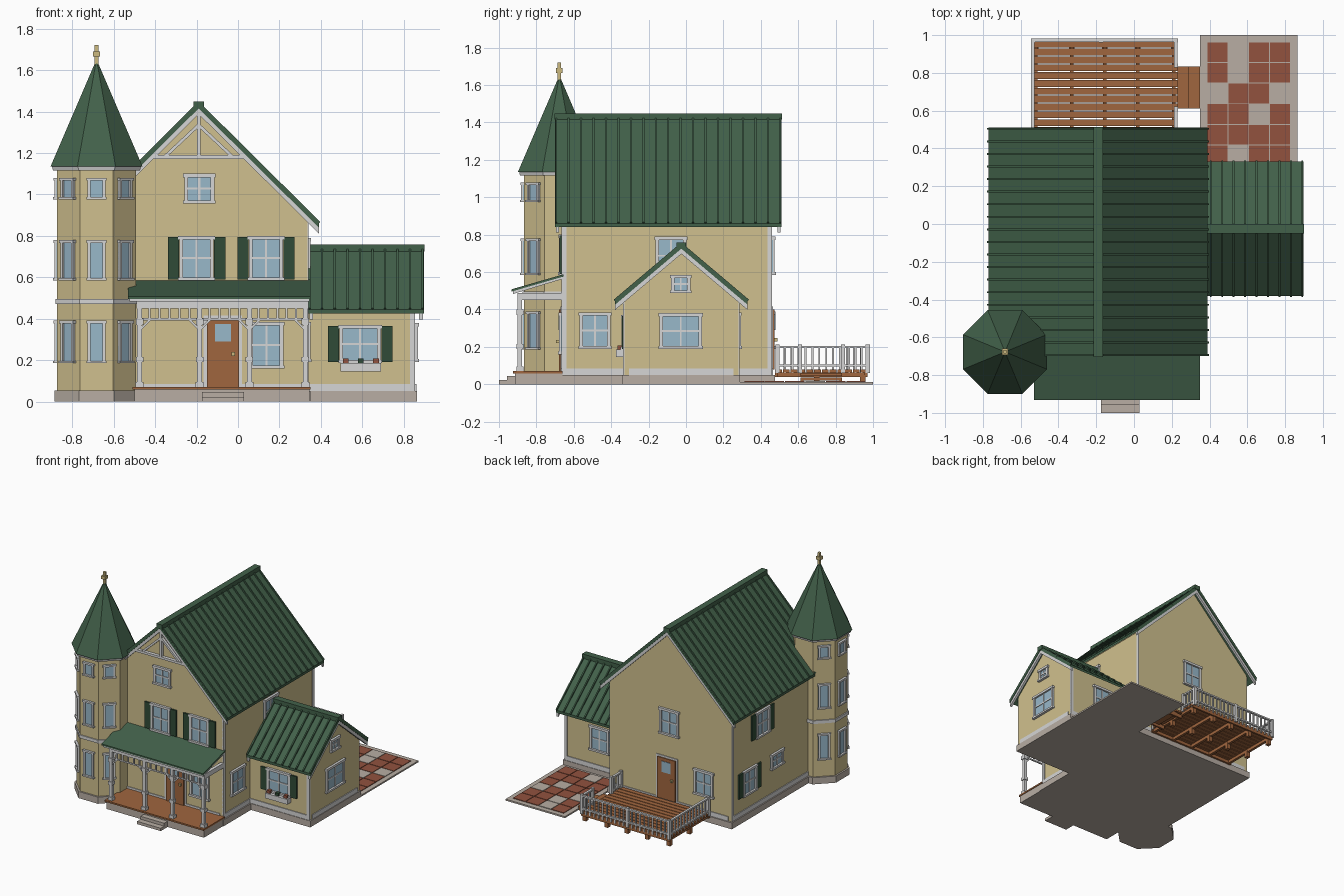
import bpy, bmesh, math
from math import radians, cos, pi
from mathutils import Matrix, Vector

if "Cube" in bpy.data.objects:
    bpy.data.objects.remove(bpy.data.objects["Cube"])


def lin(c):
    c /= 255
    return c / 12.92 if c <= 0.04045 else ((c + 0.055) / 1.055) ** 2.4


COLOURS = {"cream_wall": (208, 192, 142), "green_roof": (66, 97, 74), "green_shutter": (48, 75, 55),
           "white_trim": (214, 214, 214), "pale_stone": (184, 174, 164), "brown_wood": (160, 102, 62),
           "blue_glass": (152, 184, 202), "red_brick": (146, 82, 62), "brass": (204, 186, 128)}
MATS = {}
for label, rgb in COLOURS.items():
    m = bpy.data.materials.new(label)
    m.use_nodes = True
    col = (*[lin(c) for c in rgb], 1)
    m.diffuse_color = col
    m.node_tree.nodes["Principled BSDF"].inputs["Base Color"].default_value = col
    MATS[label] = m
WALL, ROOF, SHUT, TRIM, STONE, WOOD, GLASS, BRICK, BRASS = COLOURS


class Part:
    """One named object gathered from simple solids."""
    def __init__(self, name):
        self.name, self.bm, self.used = name, bmesh.new(), []

    def paint(self, verts, mat):
        if mat not in self.used:
            self.used.append(mat)
        for f in {f for v in verts for f in v.link_faces}:
            f.material_index = self.used.index(mat)

    def box(self, mat, x0, x1, y0, y1, z0, z1, M=Matrix()):
        mid = Vector((x0 + x1, y0 + y1, z0 + z1)) / 2
        M = M @ Matrix.Translation(mid) @ Matrix.Diagonal((x1 - x0, y1 - y0, z1 - z0, 1))
        self.paint(bmesh.ops.create_cube(self.bm, size=1, matrix=M)["verts"], mat)

    def beam(self, mat, p, q, w, h, M=Matrix()):
        p, q = Vector(p), Vector(q)
        R = (q - p).to_track_quat('X', 'Z').to_matrix().to_4x4()
        self.box(mat, 0, (q - p).length, -w / 2, w / 2, -h / 2, h / 2, M @ Matrix.Translation(p) @ R)

    def prism(self, mat, pts, y0, y1, M=Matrix()):
        vs = [self.bm.verts.new(M @ Vector((x, y0, z))) for x, z in pts]
        f = self.bm.faces.new(vs)
        new = bmesh.ops.extrude_face_region(self.bm, geom=[f])["geom"]
        top = [v for v in new if isinstance(v, bmesh.types.BMVert)]
        bmesh.ops.translate(self.bm, verts=top, vec=M.to_3x3() @ Vector((0, y1 - y0, 0)))
        self.paint(vs + top, mat)

    def octagon(self, mat, x, y, z0, z1, r0, r1):
        k = 1 / cos(pi / 8)
        M = Matrix.Translation((x, y, (z0 + z1) / 2)) @ Matrix.Rotation(pi / 8, 4, 'Z')
        self.paint(bmesh.ops.create_cone(self.bm, cap_ends=True, segments=8, radius1=r0 * k,
                                         radius2=r1 * k, depth=z1 - z0, matrix=M)["verts"], mat)

    def done(self):
        bmesh.ops.recalc_face_normals(self.bm, faces=self.bm.faces)
        me = bpy.data.meshes.new(self.name)
        self.bm.to_mesh(me)
        for u in self.used:
            me.materials.append(MATS[u])
        bpy.context.collection.objects.link(bpy.data.objects.new(self.name, me))


def facing(x, y, deg):
    """Wall frame: local x runs right along the wall, local -y points outward."""
    return Matrix.Translation((x, y, 0)) @ Matrix.Rotation(radians(deg), 4, 'Z')


def window(name, M, x, z0, z1, w=0.165, shutters=False, panes=True, t=0.018):
    p, h = Part(name), w / 2
    p.box(GLASS, x - h, x + h, -0.004, 0.004, z0, z1, M)
    for s in (-1, 1):
        p.box(TRIM, x + s * (h - t / 2) - t / 2, x + s * (h - t / 2) + t / 2, -0.014, 0, z0, z1, M)
        if shutters:
            c = x + s * (h + 0.029)
            p.box(SHUT, c - 0.027, c + 0.027, -0.012, 0, z0 + 0.005, z1 - 0.005, M)
    p.box(TRIM, x - h - 0.006, x + h + 0.006, -0.018, 0, z1 - t, z1, M)
    p.box(TRIM, x - h - 0.006, x + h + 0.006, -0.02, 0, z0, z0 + t * 0.8, M)
    if panes:
        p.box(TRIM, x - 0.005, x + 0.005, -0.009, 0, z0, z1, M)
        p.box(TRIM, x - h, x + h, -0.009, 0, (z0 + z1) / 2 - 0.005, (z0 + z1) / 2 + 0.005, M)
    p.done()


def door(name, M, x, z0, z1, w=0.155):
    p, h = Part(name), w / 2
    p.box(TRIM, x - h - 0.015, x + h + 0.015, -0.006, 0, z0, z1 + 0.015, M)
    p.box(WOOD, x - h, x + h, -0.014, 0, z0, z1, M)
    p.box(GLASS, x - h / 2, x + h / 2, -0.018, 0, z1 - 0.11, z1 - 0.025, M)
    p.box(BRASS, x + h - 0.035, x + h - 0.02, -0.03, 0, z0 + 0.15, z0 + 0.168, M)
    p.done()


def gable_roof(name, M, half, rise, length, top, t=0.02):
    """Ridge along local y from the origin, standing seams on both slopes."""
    p = Part(name)

    def chevron(a, b):
        lo = top - rise
        return [(-half, lo - a), (0, top - a), (half, lo - a), (half, lo - b), (0, top - b), (-half, lo - b)]
    p.prism(ROOF, chevron(0, t), 0, length, M)
    for y in (0.004, length - 0.022):
        p.prism(TRIM, chevron(t, t + 0.028), y, y + 0.018, M)
    n = round(length / 0.0655)
    for i in range(n + 1):
        y = 0.006 + (length - 0.012) * i / n
        for s in (-1, 1):
            p.beam(ROOF, (0, y, top), (s * half, y, top - rise), 0.01, 0.02, M)
    p.box(ROOF, -0.025, 0.025, -0.004, length + 0.004, top - 0.02, top + 0.014, M)
    p.done()


def gable_walls(name, M, half, length, eave, apex):
    p = Part(name)
    p.prism(WALL, [(-half, 0.04), (half, 0.04), (half, eave), (0, apex), (-half, eave)], 0, length, M)
    p.box(TRIM, -half - 0.006, half + 0.006, 0.025, length - 0.025, 0.05, 0.085, M)
    p.box(TRIM, -half + 0.025, half - 0.025, -0.006, length + 0.006, 0.05, 0.085, M)
    for s in (-1, 1):
        for y in (0, length - 0.025):
            x = s * half
            p.box(TRIM, x - 0.006, x + 0.006, y, y + 0.025, 0.05, eave - 0.01, M)
    p.done()


# Main house and side wing
main = Matrix.Translation((-0.19, -0.665, 0))
wing = facing(0.3, -0.025, -90)
gable_walls("main_walls", main, 0.525, 1.125, 0.885, 1.41)
gable_walls("wing_walls", wing, 0.305, 0.555, 0.465, 0.725)
gable_roof("main_roof", Matrix.Translation((-0.19, -0.70, 0)), 0.58, 0.575, 1.21, 1.435)
gable_roof("wing_roof", facing(0.34, -0.025, -90), 0.355, 0.30, 0.557, 0.745)

base = Part("foundation")
base.box(STONE, -0.73, 0.35, -0.68, 0.475, 0, 0.05)
base.box(STONE, 0.3, 0.865, -0.34, 0.29, 0, 0.05)
base.octagon(STONE, -0.683, -0.677, 0, 0.052, 0.203, 0.203)
base.box(STONE, -0.5, 0.345, -0.915, -0.66, 0, 0.06)
base.done()

# Corner tower
TX, TY = -0.683, -0.677
tower = Part("tower")
tower.octagon(WALL, TX, TY, 0.05, 1.13, 0.19, 0.19)
tower.octagon(TRIM, TX, TY, 0.47, 0.495, 0.198, 0.198)
tower.octagon(TRIM, TX, TY, 1.115, 1.14, 0.21, 0.216)
tower.done()
spire = Part("tower_roof")
spire.octagon(ROOF, TX, TY, 1.135, 1.64, 0.222, 0.005)
spire.done()
finial = Part("finial")
finial.box(BRASS, TX - 0.009, TX + 0.009, TY - 0.009, TY + 0.009, 1.61, 1.72)
finial.box(BRASS, TX - 0.017, TX + 0.017, TY - 0.017, TY + 0.017, 1.665, 1.69)
finial.done()
for deg in (45, 0, -45, -90, -135):
    M = facing(TX, TY, deg) @ Matrix.Translation((0, -0.19, 0))
    for z0, z1 in ((0.185, 0.39), (0.585, 0.78), (0.975, 1.08)):
        window("tower_window", M, 0, z0, z1, 0.085, panes=False, t=0.014)

# Windows and doors on each wall
front, back = facing(0, -0.665, 0), facing(0, 0.46, 180)
right, left = facing(0.335, 0, 90), facing(-0.715, 0, -90)
for x in (-0.2, 0.135):
    window("front_upper_window", front, x, 0.585, 0.8, shutters=True)
window("attic_window", front, -0.187, 0.955, 1.1, 0.145)
window("porch_window", front, 0.137, 0.16, 0.385)
door("front_door", front, -0.073, 0.07, 0.4)
window("right_lower_window", right, -0.487, 0.19, 0.385)
window("right_upper_window", right, -0.08, 0.585, 0.79)
door("back_door", back, 0.16, 0.08, 0.4)
window("back_upper_window", back, 0.18, 0.585, 0.79)
window("back_lower_window", back, 0.48, 0.19, 0.39)
window("left_upper_window", left, -0.08, 0.585, 0.79, shutters=True)
window("left_lower_window", left, -0.24, 0.19, 0.39, shutters=True)
window("left_small_window", left, 0.1, 0.27, 0.39, 0.15)
wing_front = facing(0, -0.33, 0)
window("wing_front_window", wing_front, 0.59, 0.185, 0.37, 0.2, shutters=True)
window("wing_back_window", facing(0, 0.28, 180), -0.55, 0.19, 0.385)
window("wing_end_window", facing(0.855, 0, 90), -0.028, 0.19, 0.38, 0.225)
window("wing_attic_window", facing(0.855, 0, 90), -0.028, 0.487, 0.585, 0.105)

planter = Part("flower_box")
planter.box(TRIM, 0.495, 0.69, -0.375, -0.33, 0.145, 0.185)
for i, mat in enumerate((BRICK, SHUT, BRICK)):
    x = 0.52 + i * 0.073
    planter.box(mat, x - 0.014, x + 0.014, -0.367, -0.339, 0.18, 0.207)
planter.done()

# Gable truss
truss = Part("gable_truss")
truss.box(TRIM, -0.41, 0.03, -0.69, -0.665, 1.172, 1.19)
truss.box(TRIM, -0.199, -0.181, -0.69, -0.665, 1.18, 1.39)
for s in (-1, 1):
    truss.beam(TRIM, (-0.19 + s * 0.16, -0.677, 1.185), (-0.19, -0.677, 1.335), 0.02, 0.015)
truss.done()

# Front porch
porch = Part("porch")
porch.box(WOOD, -0.51, 0.35, -0.925, -0.66, 0.058, 0.07)
porch.prism(TRIM, [(-0.925, 0.483), (-0.66, 0.563), (-0.66, 0.578), (-0.925, 0.498)], -0.345, 0.525,
            Matrix.Rotation(pi / 2, 4, 'Z'))
porch.prism(ROOF, [(-0.932, 0.496), (-0.655, 0.576), (-0.655, 0.588), (-0.932, 0.508)], -0.35, 0.53,
            Matrix.Rotation(pi / 2, 4, 'Z'))
porch.box(TRIM, -0.49, 0.34, -0.9, -0.875, 0.45, 0.488)
porch.box(TRIM, 0.315, 0.34, -0.9, -0.66, 0.45, 0.488)
posts = (-0.475, -0.185, 0.055, 0.325)
for x in posts:
    for w, z0, z1 in ((0.012, 0.07, 0.46), (0.019, 0.07, 0.095), (0.018, 0.19, 0.215), (0.018, 0.37, 0.4)):
        porch.box(TRIM, x - w, x + w, -0.888 - w, -0.888 + w, z0, z1)
for a, b in zip(posts, posts[1:]):
    porch.box(TRIM, a, b, -0.893, -0.883, 0.392, 0.402)
    n = round((b - a) / 0.045)
    for i in range(1, n):
        x = a + (b - a) * i / n
        porch.box(TRIM, x - 0.005, x + 0.005, -0.893, -0.883, 0.395, 0.455)
    for p, s in ((a, 1), (b, -1)):
        porch.beam(TRIM, (p, -0.888, 0.345), (p + s * 0.05, -0.888, 0.395), 0.01, 0.01)
porch.done()
steps = Part("front_steps")
steps.box(STONE, -0.175, 0.03, -1.0, -0.91, 0, 0.022)
steps.box(STONE, -0.175, 0.03, -0.957, -0.91, 0, 0.045)
steps.done()

# Back deck with railing
deck = Part("deck")
for i in range(12):
    y = 0.477 + i * 0.0415
    deck.box(WOOD, -0.54, 0.23, y, y + 0.036, 0.064, 0.08)
for x in (-0.52, -0.33, -0.155, 0.02, 0.21):
    deck.box(WOOD, x - 0.01, x + 0.01, 0.475, 0.965, 0.04, 0.064)
    for y in (0.7, 0.945):
        deck.box(WOOD, x - 0.015, x + 0.015, y - 0.015, y + 0.015, 0, 0.05)
for y in (0.477, 0.955):
    deck.box(WOOD, -0.54, 0.23, y, y + 0.015, 0.04, 0.066)
deck.box(WOOD, 0.23, 0.29, 0.612, 0.835, 0.045, 0.06)
deck.box(WOOD, 0.28, 0.35, 0.612, 0.835, 0.02, 0.035)
for y in (0.612, 0.82):
    deck.box(WOOD, 0.23, 0.345, y, y + 0.015, 0, 0.03)
deck.done()

railing = Part("deck_railing")
RUNS = (((-0.535, 0.49), (-0.535, 0.972)), ((-0.535, 0.972), (0.222, 0.972)),
        ((0.222, 0.84), (0.222, 0.972)), ((0.222, 0.49), (0.222, 0.61)))
for a, b in RUNS:
    a, b = Vector((*a, 0)), Vector((*b, 0))
    for z in (0.1, 0.2):
        up = Vector((0, 0, z))
        railing.beam(TRIM, a + up, b + up, 0.018, 0.012)
    n = max(2, round((b - a).length / 0.036))
    for i in range(n + 1):
        c = a.lerp(b, i / n)
        w = 0.011 if i in (0, n) or (n > 15 and i == n // 2) else 0.005
        railing.box(TRIM, c.x - w, c.x + w, c.y - w, c.y + w, 0.06, 0.212 if w > 0.01 else 0.2)
railing.done()

# Patio with chequered paving
patio = Part("patio")
patio.box(STONE, 0.35, 0.865, 0.28, 1.0, 0, 0.012)
for r, row in enumerate(("x.xx", "x.xx", ".xx.", "xx.x", "xxxx", "x.xx")):
    for c, mark in enumerate(row):
        x, y = 0.388 + c * 0.111, 0.961 - r * 0.109
        patio.box(BRICK if mark == "x" else STONE, x, x + 0.106, y - 0.104, y, 0.005, 0.017)
patio.done()
